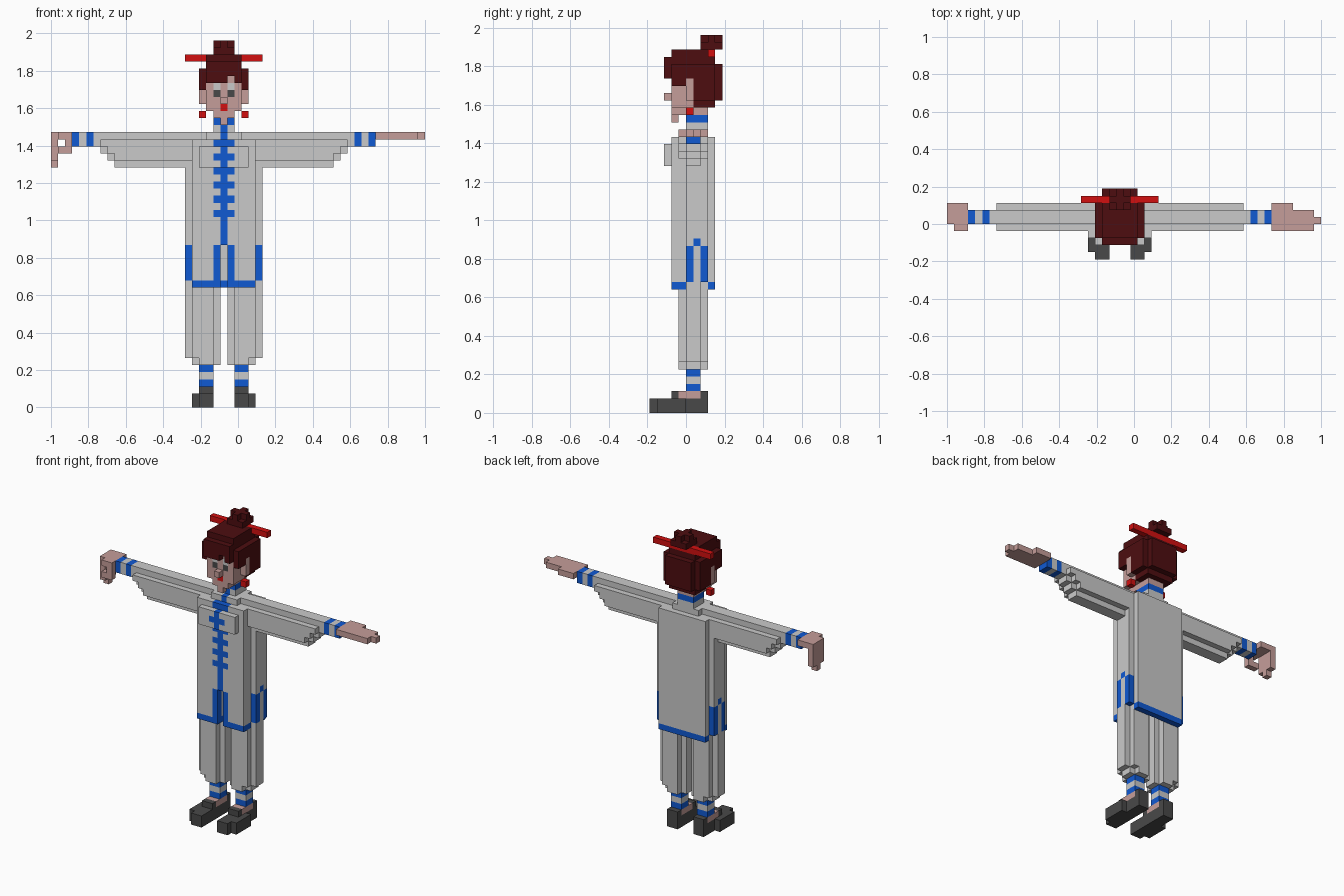
import bpy, bmesh

if "Cube" in bpy.data.objects:
    bpy.data.objects.remove(bpy.data.objects["Cube"])

V = 2 / 53                       # edge length of one cell
COLOURS = {
    "cloth_grey": (0.59, 0.59, 0.59),
    "trim_blue": (0.005, 0.10, 0.65),
    "skin": (0.56, 0.34, 0.32),
    "hair_brown": (0.075, 0.004, 0.005),
    "bright_red": (0.65, 0.005, 0.005),
    "shoe_dark": (0.066, 0.066, 0.066),
}
GREY, BLUE, SKIN, HAIR, RED, DARK = range(6)
mats = []
for name, rgb in COLOURS.items():
    m = bpy.data.materials.new(name)
    m.use_nodes = True
    m.diffuse_color = (*rgb, 1)
    bsdf = m.node_tree.nodes["Principled BSDF"]
    bsdf.inputs["Base Color"].default_value = (*rgb, 1)
    bsdf.inputs["Roughness"].default_value = 0.8
    mats.append(m)

cells = {}                       # (i, j, k) -> (part, colour)


def fill(part, col, x, y, z):
    """Fill a block of cells; each range is (start, end) with end excluded."""
    for i in range(*x):
        for j in range(*y):
            for k in range(*z):
                cells[i, j, k] = (part, col)


def both(part, col, x, y, z):
    """Fill a block and its mirror image across the body's middle."""
    fill("right_" + part, col, x, y, z)
    fill("left_" + part, col, (49 - x[1], 49 - x[0]), y, z)


def carve(x, y, z):
    for i in range(*x):
        for j in range(*y):
            for k in range(*z):
                cells.pop((i, j, k), None)


# Shoes with open insteps, feet and banded ankles
both("shoe", DARK, (21, 23), (0, 8), (0, 2))
both("shoe", DARK, (20, 23), (1, 5), (0, 2))
both("shoe", DARK, (21, 23), (3, 8), (2, 3))
both("foot", SKIN, (21, 23), (4, 7), (2, 3))
both("ankle", BLUE, (21, 23), (5, 7), (3, 6))
both("ankle", GREY, (21, 23), (5, 7), (4, 5))

# Trouser legs with a cross-shaped section
both("trouser_leg", GREY, (20, 23), (4, 8), (7, 23))
both("trouser_leg", GREY, (19, 24), (5, 7), (7, 23))
both("trouser_leg", GREY, (21, 23), (4, 8), (6, 7))
both("trouser_leg", GREY, (20, 24), (5, 7), (6, 7))

# Tunic body, sides, split front and long back panel
fill("tunic", GREY, (20, 29), (3, 9), (23, 38))
fill("tunic", GREY, (19, 30), (5, 8), (23, 38))
fill("tunic", GREY, (21, 28), (2, 3), (34, 37))
fill("tunic", GREY, (22, 27), (4, 8), (38, 39))
both("front_panel", GREY, (20, 24), (3, 5), (18, 23))
both("front_panel", BLUE, (20, 24), (3, 5), (17, 18))
both("front_panel", BLUE, (23, 24), (3, 4), (18, 23))
fill("back_panel", GREY, (20, 29), (8, 9), (18, 23))
fill("back_panel", BLUE, (20, 29), (8, 9), (17, 18))

# Side slit trim
for j in (5, 7):
    both("slit_trim", BLUE, (19, 20), (j, j + 1), (18, 23))
both("slit_trim", BLUE, (19, 20), (6, 7), (23, 24))

# Centre closure with cross-bar fastenings
fill("tunic", BLUE, (24, 25), (3, 4), (23, 38))
fill("tunic", BLUE, (24, 25), (2, 3), (34, 37))
fill("tunic", BLUE, (24, 25), (4, 5), (38, 39))
for k in range(27, 38, 2):
    j = 2 if 34 <= k < 37 else 3
    fill("tunic", BLUE, (23, 26), (j, j + 1), (k, k + 1))

# Sleeves: ridge, thicker middle and stepped drape
both("sleeve", GREY, (6, 22), (5, 7), (38, 39))
both("sleeve", GREY, (6, 19), (5, 7), (37, 38))
for k, start in ((37, 7), (36, 7), (35, 8), (34, 9)):
    both("sleeve", GREY, (start, 19), (5, 7), (k, k + 1))
    if k > 34:
        both("sleeve", GREY, (start + (k < 37), 20), (4, 8), (k, k + 1))

# Banded cuffs
both("cuff", BLUE, (3, 6), (5, 7), (37, 39))
both("cuff", GREY, (4, 5), (5, 7), (37, 39))

# Right hand: bent down with thumb
fill("right_hand", SKIN, (0, 3), (5, 8), (38, 39))
fill("right_hand", SKIN, (0, 1), (5, 8), (35, 38))
fill("right_hand", SKIN, (0, 1), (6, 7), (34, 35))
fill("right_hand", SKIN, (1, 3), (4, 5), (38, 39))
fill("right_hand", SKIN, (2, 3), (4, 5), (36, 38))
fill("right_hand", SKIN, (1, 2), (4, 5), (36, 37))

# Left hand: flat and stretched out
fill("left_hand", SKIN, (46, 49), (4, 8), (38, 39))
fill("left_hand", SKIN, (49, 52), (4, 7), (38, 39))
fill("left_hand", SKIN, (52, 53), (5, 6), (38, 39))

# Collar and neck
fill("collar", GREY, (23, 26), (5, 8), (39, 40))
fill("collar", BLUE, (24, 25), (5, 6), (39, 40))
fill("collar", BLUE, (23, 26), (5, 8), (40, 41))
fill("neck", SKIN, (24, 25), (5, 7), (40, 41))
fill("neck", SKIN, (23, 26), (5, 8), (41, 42))

# Head, chin, nose and ears
fill("head", SKIN, (22, 27), (3, 8), (42, 48))
fill("head", SKIN, (23, 26), (3, 6), (41, 42))
fill("head", SKIN, (24, 25), (3, 4), (40, 41))
fill("head", SKIN, (24, 25), (2, 3), (43, 44))
both("ear", SKIN, (21, 22), (5, 6), (43, 46))
both("earring", RED, (21, 22), (5, 6), (41, 42))

# Eyes, lids and mouth
for i in (23, 25):
    fill("head", DARK, (i, i + 1), (3, 4), (44, 45))
    fill("head", GREY, (i, i + 1), (3, 4), (45, 46))
fill("head", RED, (24, 25), (3, 4), (42, 43))

# Hair: crown, fringe, sides and back
fill("hair", HAIR, (22, 27), (3, 9), (46, 50))
fill("hair", HAIR, (22, 27), (2, 3), (46, 49))
fill("hair", HAIR, (21, 28), (3, 9), (46, 48))
fill("hair", HAIR, (21, 28), (6, 9), (43, 48))
fill("hair", HAIR, (22, 27), (6, 9), (42, 43))
fill("hair", HAIR, (22, 27), (9, 10), (43, 48))
both("side_lock", HAIR, (21, 22), (3, 5), (45, 46))
fill("head", SKIN, (25, 26), (3, 4), (46, 47))
carve((25, 26), (2, 3), (46, 47))

# Bun and hair stick
fill("bun", HAIR, (23, 26), (7, 10), (50, 51))
fill("bun", HAIR, (23, 26), (8, 9), (51, 52))
fill("bun", HAIR, (24, 25), (7, 10), (51, 52))
fill("hair_stick", RED, (19, 30), (8, 9), (49, 50))

# Corner offsets of each cell side, wound outward
SIDES = {
    (1, 0, 0): ((1, 0, 0), (1, 1, 0), (1, 1, 1), (1, 0, 1)),
    (-1, 0, 0): ((0, 0, 0), (0, 0, 1), (0, 1, 1), (0, 1, 0)),
    (0, 1, 0): ((0, 1, 0), (0, 1, 1), (1, 1, 1), (1, 1, 0)),
    (0, -1, 0): ((0, 0, 0), (1, 0, 0), (1, 0, 1), (0, 0, 1)),
    (0, 0, 1): ((0, 0, 1), (1, 0, 1), (1, 1, 1), (0, 1, 1)),
    (0, 0, -1): ((0, 0, 0), (0, 1, 0), (1, 1, 0), (1, 0, 0)),
}

# Turn each part's exposed cell sides into a mesh with merged flat areas
for part in sorted({p for p, _ in cells.values()}):
    bm = bmesh.new()
    verts = {}
    for (i, j, k), (owner, col) in cells.items():
        if owner != part:
            continue
        for (dx, dy, dz), corners in SIDES.items():
            if (i + dx, j + dy, k + dz) in cells:
                continue
            loop = []
            for a, b, c in corners:
                key = (i + a, j + b, k + c)
                if key not in verts:
                    verts[key] = bm.verts.new(
                        (key[0] * V - 1, (key[1] - 5) * V, key[2] * V))
                loop.append(verts[key])
            bm.faces.new(loop).material_index = col
    bmesh.ops.dissolve_limit(bm, angle_limit=0.01, verts=bm.verts[:],
                             edges=bm.edges[:], delimit={'MATERIAL'})
    mesh = bpy.data.meshes.new(part)
    for m in mats:
        mesh.materials.append(m)
    bm.to_mesh(mesh)
    bm.free()
    bpy.context.collection.objects.link(bpy.data.objects.new(part, mesh))
